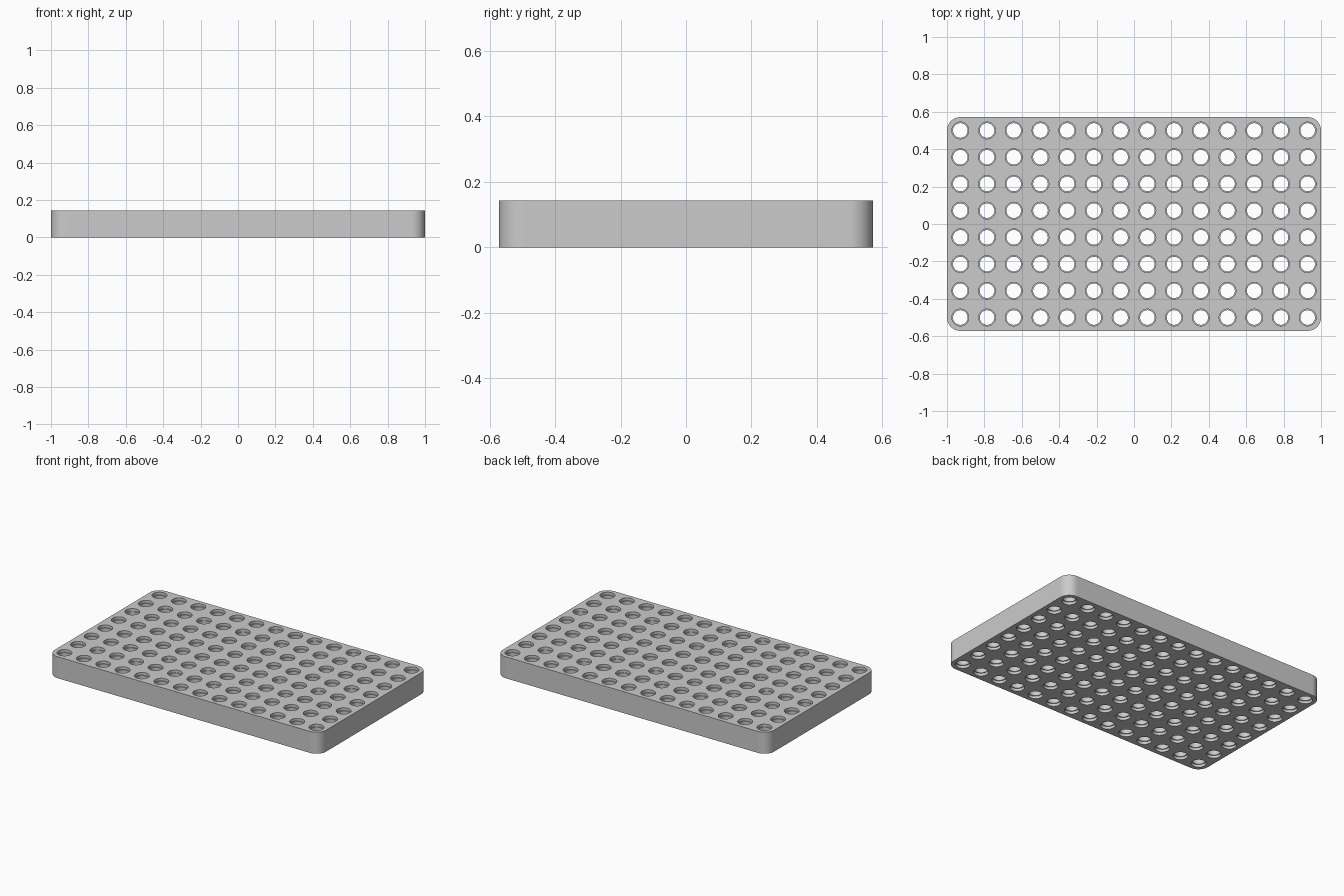
import bpy
import bmesh
from math import cos, sin, pi, radians

cube = bpy.data.objects.get("Cube")
if cube:
    bpy.data.objects.remove(cube, do_unlink=True)

COLS, ROWS = 14, 8
PITCH = 2 / COLS
HALF = PITCH / 2
HEIGHT = PITCH
SEGMENTS = 48
BORE, RIM, RIM_DEPTH = 0.039, 0.045, 0.018


def ring(bm, cx, cy, z, radius_at):
    """Closed ring of vertices around a hole centre."""
    verts = []
    for i in range(SEGMENTS):
        a = 2 * pi * i / SEGMENTS
        r = radius_at(cos(a), sin(a))
        verts.append(bm.verts.new((cx + r * cos(a), cy + r * sin(a), z)))
    return verts


def join_rings(bm, a, b):
    for i in range(SEGMENTS):
        j = (i + 1) % SEGMENTS
        bm.faces.new((a[i], a[j], b[j], b[i]))


bm = bmesh.new()

# One tile per hole: square border, recessed rims and through bore
for col in range(COLS):
    for row in range(ROWS):
        cx = (col - (COLS - 1) / 2) * PITCH
        cy = (row - (ROWS - 1) / 2) * PITCH
        side_x = (col == COLS - 1) - (col == 0)
        side_y = (row == ROWS - 1) - (row == 0)

        def border(c, s):
            # The outer quadrant of a corner tile is round
            if side_x and side_y and c * side_x > 0 and s * side_y > 0:
                return HALF
            return HALF / max(abs(c), abs(s))

        profile = [
            (border, HEIGHT),
            (lambda c, s: RIM, HEIGHT),
            (lambda c, s: RIM, HEIGHT - RIM_DEPTH),
            (lambda c, s: BORE, HEIGHT - RIM_DEPTH),
            (lambda c, s: BORE, RIM_DEPTH),
            (lambda c, s: RIM, RIM_DEPTH),
            (lambda c, s: RIM, 0),
            (border, 0),
        ]
        rings = [ring(bm, cx, cy, z, f) for f, z in profile]
        for a, b in zip(rings, rings[1:]):
            join_rings(bm, a, b)

bmesh.ops.remove_doubles(bm, verts=bm.verts, dist=0.0001)

# Outer wall, pulled down from the open top edge
rim_edges = [e for e in bm.edges
             if e.is_boundary and all(v.co.z > HALF for v in e.verts)]
wall = bmesh.ops.extrude_edge_only(bm, edges=rim_edges)["geom"]
for v in wall:
    if isinstance(v, bmesh.types.BMVert):
        v.co.z = 0
bmesh.ops.remove_doubles(bm, verts=bm.verts, dist=0.0001)
bmesh.ops.recalc_face_normals(bm, faces=bm.faces)

mesh = bpy.data.meshes.new("perforated_plate")
bm.to_mesh(mesh)
bm.free()
plate = bpy.data.objects.new("perforated_plate", mesh)
bpy.context.collection.objects.link(plate)

# Single grey material
grey = bpy.data.materials.new("light_grey")
grey.use_nodes = True
grey.diffuse_color = (0.6, 0.6, 0.6, 1)
grey.node_tree.nodes["Principled BSDF"].inputs["Base Color"].default_value = grey.diffuse_color
mesh.materials.append(grey)

# Smooth round walls, crisp edges
bpy.ops.object.select_all(action="DESELECT")
plate.select_set(True)
bpy.context.view_layer.objects.active = plate
bpy.ops.object.shade_smooth_by_angle(angle=radians(30))
